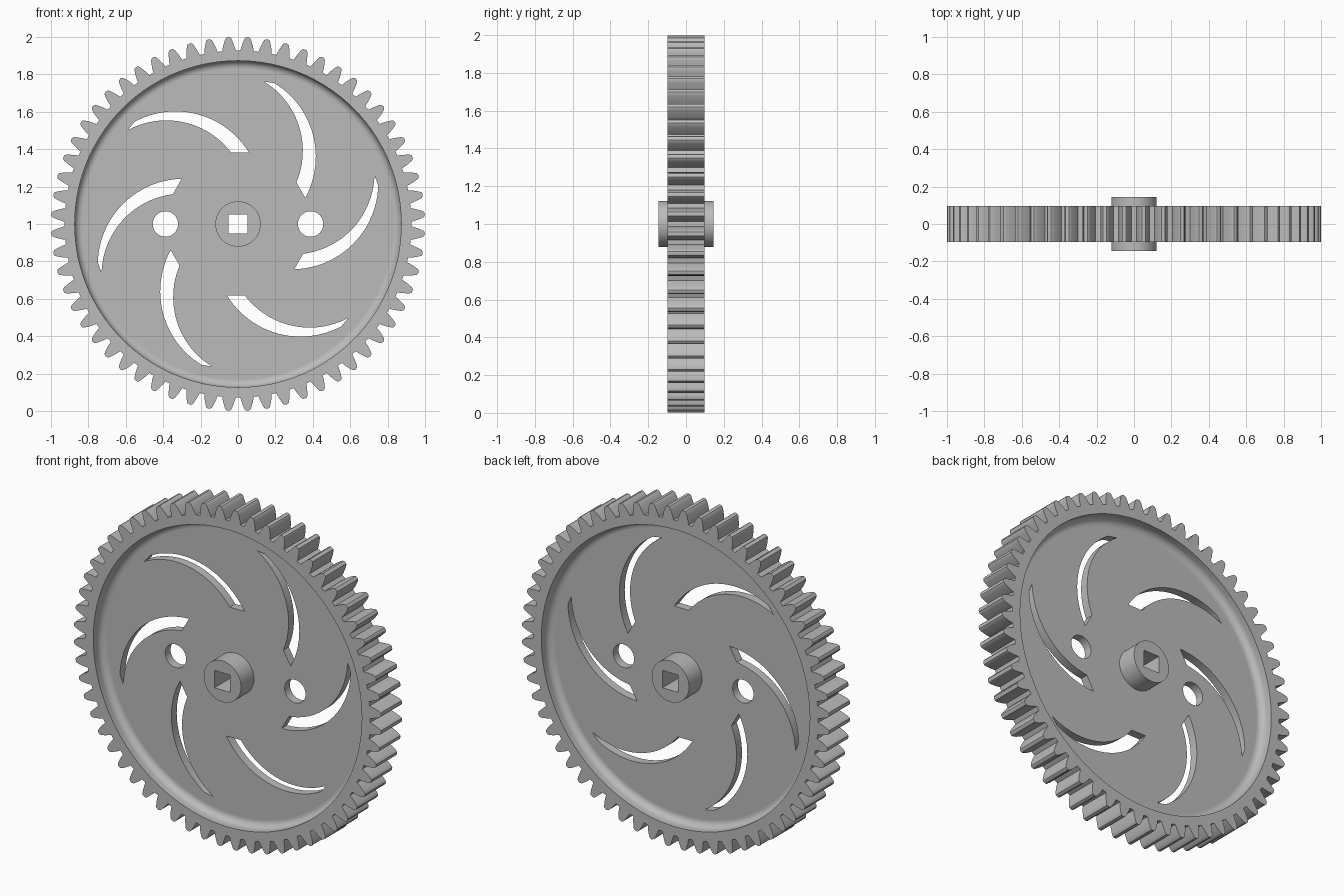
import bpy, bmesh, math
from math import pi, cos, sin, tan, acos
from mathutils import Matrix, Vector

cube = bpy.data.objects.get("Cube")
if cube:
    bpy.data.objects.remove(cube, do_unlink=True)

TEETH = 60
TIP_R, ROOT_R, RIM_R, HUB_R = 1.0, 0.927, 0.873, 0.121
RIM_Y, WEB_Y, HUB_Y = 0.097, 0.025, 0.145
FILLET = 0.04

grey = bpy.data.materials.new("plain grey")
grey.use_nodes = True
colour = (0.5, 0.5, 0.5, 1)
grey.diffuse_color = colour
grey.node_tree.nodes["Principled BSDF"].inputs["Base Color"].default_value = colour

# Stand flat outlines upright, facing the front
UPRIGHT = Matrix.Translation((0, 0, 1)) @ Matrix.Rotation(pi / 2, 4, 'X')


def polar(r, a):
    return Vector((r * cos(a), r * sin(a)))


def circle(r, n=96, centre=(0, 0)):
    return [Vector(centre) + polar(r, 2 * pi * i / n) for i in range(n)]


def finish(name, bm):
    bm.transform(UPRIGHT)
    mesh = bpy.data.meshes.new(name)
    bm.to_mesh(mesh)
    bm.free()
    mesh.materials.clear()
    mesh.materials.append(grey)
    mesh.shade_smooth()
    mesh.set_sharp_from_angle(angle=math.radians(30))
    obj = bpy.data.objects.new(name, mesh)
    bpy.context.collection.objects.link(obj)
    return obj


def plate(name, outlines, half, open_radii=()):
    """Extrude outlines with holes; drop the buried walls at open_radii."""
    curve = bpy.data.curves.new(name + " outline", 'CURVE')
    curve.dimensions = '2D'
    curve.fill_mode = 'BOTH'
    curve.extrude = half
    for points in outlines:
        spline = curve.splines.new('POLY')
        spline.points.add(len(points) - 1)
        for target, p in zip(spline.points, points):
            target.co = (p.x, p.y, 0, 1)
        spline.use_cyclic_u = True
    temp = bpy.data.objects.new(name + " outline", curve)
    bpy.context.collection.objects.link(temp)
    graph = bpy.context.evaluated_depsgraph_get()
    mesh = bpy.data.meshes.new_from_object(temp.evaluated_get(graph))
    bm = bmesh.new()
    bm.from_mesh(mesh)
    bpy.data.objects.remove(temp, do_unlink=True)
    bpy.data.meshes.remove(mesh)
    bpy.data.curves.remove(curve)
    bmesh.ops.remove_doubles(bm, verts=bm.verts, dist=1e-5)
    bmesh.ops.recalc_face_normals(bm, faces=bm.faces)
    buried = [f for f in bm.faces if abs(f.normal.z) < 0.5 and any(
        all(abs(v.co.xy.length - r) < 1e-4 for v in f.verts) for r in open_radii)]
    bmesh.ops.delete(bm, geom=buried, context='FACES')
    return finish(name, bm)


def arc(a, b, c, n=24):
    """Points of the circular arc from a through b to c."""
    a, b, c = Vector(a), Vector(b), Vector(c)
    d = 2 * (a.x * (b.y - c.y) + b.x * (c.y - a.y) + c.x * (a.y - b.y))
    sa, sb, sc = a.length_squared, b.length_squared, c.length_squared
    centre = Vector(((sa * (b.y - c.y) + sb * (c.y - a.y) + sc * (a.y - b.y)) / d,
                     (sa * (c.x - b.x) + sb * (a.x - c.x) + sc * (b.x - a.x)) / d))
    u, v = a - centre, c - centre
    start = math.atan2(u.y, u.x)
    sweep = math.atan2(u.x * v.y - u.y * v.x, u.dot(v))
    return [centre + polar(u.length, start + sweep * i / n) for i in range(n + 1)]


def involute(a):
    return tan(a) - a


# Toothed rim with involute flanks
pitch_r = TIP_R * TEETH / (TEETH + 2)
base_r = pitch_r * cos(math.radians(20))
flank = []
for i in range(7):
    r = ROOT_R + (0.991 - ROOT_R) * i / 6
    half = pi / (2 * TEETH) + involute(math.radians(20)) - involute(acos(base_r / r))
    flank.append((r, half))
flank.append((0.998, flank[-1][1] * 0.6))
tooth = [(r, -h) for r, h in flank] + [(TIP_R, 0)] + [(r, h) for r, h in reversed(flank)]
gear = [polar(r, (k + 0.5) * 2 * pi / TEETH + h) for k in range(TEETH) for r, h in tooth]
plate("toothed_rim", [gear, circle(RIM_R, 120)], RIM_Y, [RIM_R])

# Web disc with six curved slots and two round holes
slot = arc((0.197, 0.752), (0.401, 0.476), (0.36, 0.14))
slot += arc((0.312, 0.222), (0.328, 0.517), (0.139, 0.762))
holes = [[Matrix.Rotation(k * pi / 3, 2) @ p for p in slot] for k in range(6)]
holes += [circle(0.068, 48, (side * 0.388, 0)) for side in (-1, 1)]
web_r = RIM_R - FILLET
plate("web_disc", [circle(web_r, 120), circle(HUB_R)] + holes, WEB_Y, [web_r, HUB_R])

# Hub with a square shaft hole
square = [Vector(p) * 0.051 for p in ((-1, -1), (1, -1), (1, 1), (-1, 1))]
plate("hub", [circle(HUB_R), square], HUB_Y)

# Rounded recess walls between the web and the rim, on both sides
for name, side in (("front_recess_wall", 1), ("back_recess_wall", -1)):
    profile = [(RIM_R, RIM_Y)]
    for i in range(9):
        t = pi / 2 * i / 8
        profile.append((web_r + FILLET * cos(t), WEB_Y + FILLET * (1 - sin(t))))
    bm = bmesh.new()
    verts = [bm.verts.new((r, 0, side * y)) for r, y in profile]
    edges = [bm.edges.new(pair) for pair in zip(verts, verts[1:])]
    bmesh.ops.spin(bm, geom=verts + edges, cent=(0, 0, 0), axis=(0, 0, 1),
                   angle=2 * pi, steps=120, use_merge=True)
    bmesh.ops.remove_doubles(bm, verts=bm.verts, dist=1e-5)
    bm.normal_update()
    wrong = [f for f in bm.faces if f.normal.xy.dot(f.calc_center_median().xy) > 0]
    bmesh.ops.reverse_faces(bm, faces=wrong)
    finish(name, bm)
